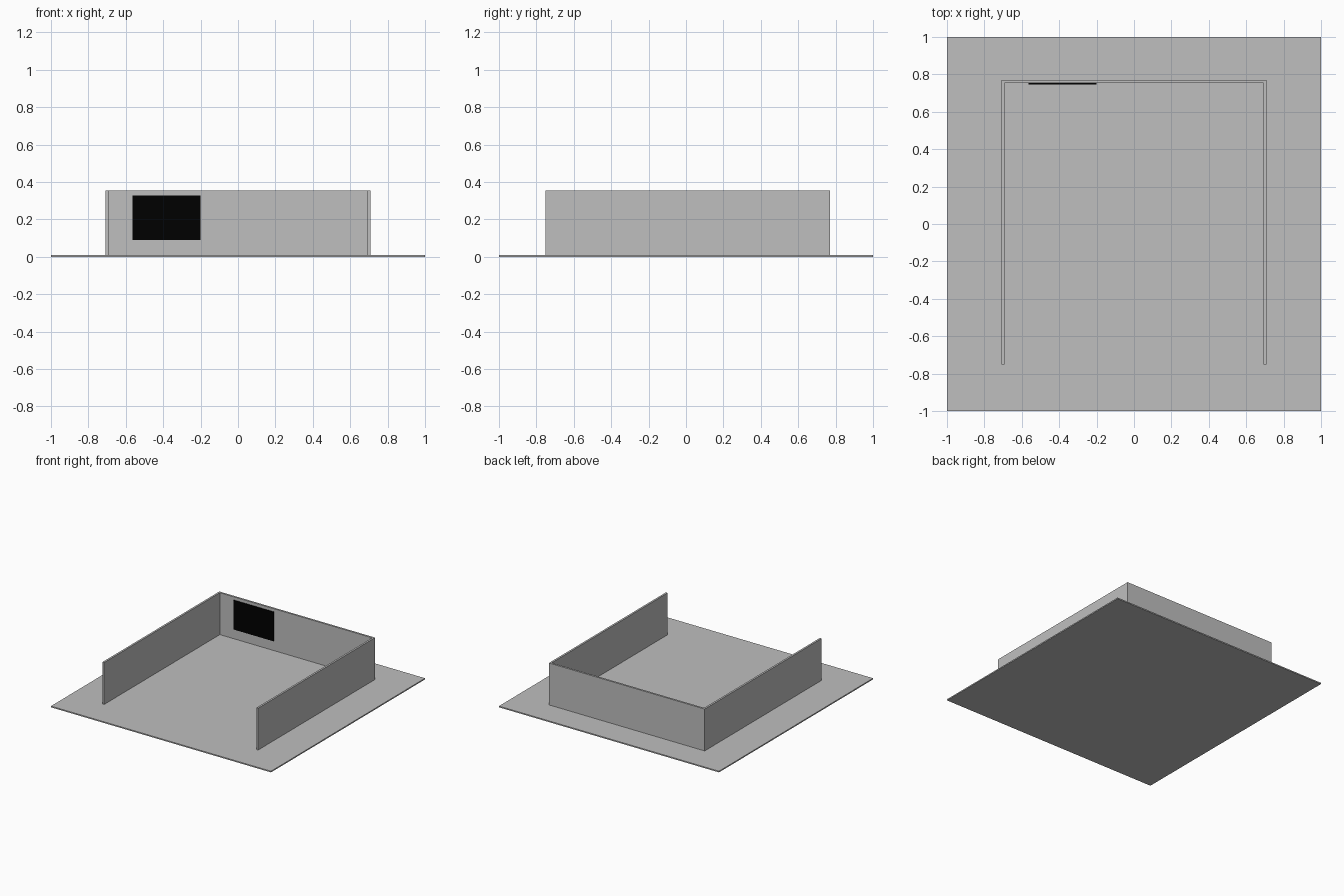
import bpy

if "Cube" in bpy.data.objects:
    bpy.data.objects.remove(bpy.data.objects["Cube"])


def material(name, rgb):
    m = bpy.data.materials.new(name)
    m.diffuse_color = (*rgb, 1.0)
    m.use_nodes = True
    m.node_tree.nodes["Principled BSDF"].inputs["Base Color"].default_value = m.diffuse_color
    return m


def box(name, lo, hi, mat):
    """Axis-aligned box between two corners."""
    bpy.ops.mesh.primitive_cube_add(size=1)
    ob = bpy.context.object
    ob.name = name
    for v in ob.data.vertices:
        v.co = [(a + b) / 2 + c * (b - a) for a, b, c in zip(lo, hi, v.co)]
    ob.data.materials.append(mat)
    return ob


grey = material("light grey", (0.52, 0.52, 0.52))
black = material("black", (0.0, 0.0, 0.0))

FLOOR = 0.01      # floor thickness
TOP = 0.354       # wall top
OUT, INN = 0.708, 0.692   # outer and inner wall faces in x
BACK_IN, BACK_OUT = 0.753, 0.769

# Floor slab
box("floor", (-1, -1, 0), (1, 1, FLOOR), grey)

# Side walls, open at the front
box("left_wall", (-OUT, -0.75, FLOOR), (-INN, BACK_IN, TOP), grey)
box("right_wall", (INN, -0.75, FLOOR), (OUT, BACK_IN, TOP), grey)

# Back wall closes the corners
box("back_wall", (-OUT, BACK_IN, FLOOR), (OUT, BACK_OUT, TOP), grey)

# Thin black panel on the inside of the back wall
box("wall_panel", (-0.563, BACK_IN - 0.007, 0.089), (-0.2, BACK_IN, 0.329), black)
